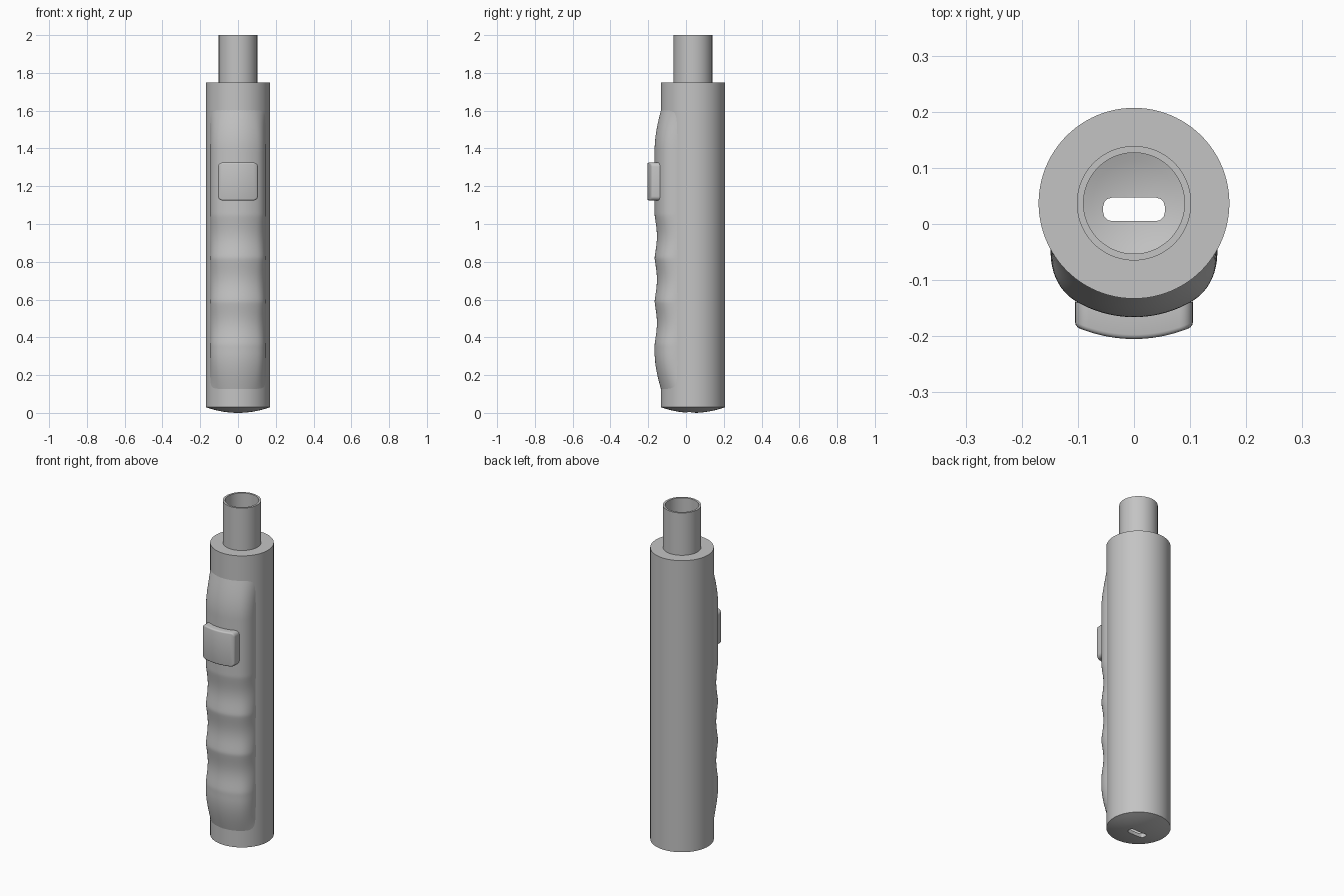
import bpy, bmesh
from math import sin, cos, pi, radians
from mathutils import Matrix, Vector

if "Cube" in bpy.data.objects:
    bpy.data.objects.remove(bpy.data.objects["Cube"])

AXIS_Y = 0.037      # the body axis sits slightly behind the origin
RADIUS = 0.17

grey = bpy.data.materials.new("plain grey")
grey.use_nodes = True
colour = (0.55, 0.55, 0.55, 1)
grey.diffuse_color = colour
grey.node_tree.nodes["Principled BSDF"].inputs["Base Color"].default_value = colour


def finish(bm, name, angle=35):
    """Turn a bmesh into a shaded object."""
    bmesh.ops.recalc_face_normals(bm, faces=bm.faces)
    mesh = bpy.data.meshes.new(name)
    bm.to_mesh(mesh)
    bm.free()
    ob = bpy.data.objects.new(name, mesh)
    bpy.context.collection.objects.link(ob)
    mesh.materials.append(grey)
    bpy.ops.object.select_all(action="DESELECT")
    ob.select_set(True)
    bpy.context.view_layer.objects.active = ob
    if angle:
        bpy.ops.object.shade_smooth_by_angle(angle=radians(angle))
    return ob


def rounded_box(size, centre, axis, radius, segments):
    """Box with the four edges along one axis rounded."""
    bm = bmesh.new()
    bmesh.ops.create_cube(bm, size=1, matrix=Matrix.Translation(centre) @ Matrix.Diagonal((*size, 1)))
    edges = [e for e in bm.edges
             if abs((e.verts[0].co - e.verts[1].co).normalized()[axis]) > 0.9]
    bmesh.ops.bevel(bm, geom=edges, offset=radius, segments=segments, profile=0.5, affect="EDGES")
    return bm


# Hollow body with domed base and neck tube, turned in one profile
def dome(r):
    return 0.03 * (r / RADIUS) ** 2


profile = [(RADIUS * i / 8, dome(RADIUS * i / 8)) for i in range(9)]
profile += [(RADIUS, 1.75), (0.102, 1.75), (0.102, 2), (0.09, 2)]
profile += [(0.09 * i / 6, 0.02 + dome(0.09 * i / 6) * 2) for i in range(6, -1, -1)]
bm = bmesh.new()
verts = [bm.verts.new((r, AXIS_Y, z)) for r, z in profile]
edges = [bm.edges.new(pair) for pair in zip(verts, verts[1:])]
bmesh.ops.spin(bm, geom=verts + edges, cent=(0, AXIS_Y, 0), axis=(0, 0, 1),
               angle=2 * pi, steps=96)
bmesh.ops.remove_doubles(bm, verts=bm.verts, dist=0.0001)
body = finish(bm, "body", None)

# Slot through the base
cutter = finish(rounded_box((0.11, 0.042, 0.2), Vector((0, 0.026, 0)), 2, 0.016, 3),
                "slot_cutter", None)
cutter.hide_render = True
bpy.context.view_layer.objects.active = body
cut = body.modifiers.new("slot", "BOOLEAN")
cut.operation = "DIFFERENCE"
cut.solver = "EXACT"
cut.object = cutter
bpy.ops.object.modifier_apply(modifier=cut.name)
bpy.data.objects.remove(cutter)
body.select_set(True)
bpy.ops.object.shade_smooth_by_angle(angle=radians(30))


# Raised front grip with finger scallops
def clamp(t):
    return max(0.0, min(1.0, t))


def grip_height(z):
    height = 0.035 * sin(pi / 2 * clamp((1.61 - z) / 0.22)) * sin(pi / 2 * clamp((z - 0.12) / 0.2))
    if 0.36 < z < 1.05:
        height -= 0.012 * sin(pi * ((1.05 - z) / 0.23 % 1)) ** 1.3
    return height


ROWS, COLS = 150, 48
bm = bmesh.new()
grid = []
for i in range(ROWS + 1):
    z = 0.12 + 1.49 * i / ROWS
    row = []
    for j in range(COLS + 1):
        a = radians(-62 + 124 * j / COLS)
        side = sin(pi / 2 * clamp((radians(62) - abs(a)) / radians(31)))
        r = RADIUS - 0.002 + grip_height(z) * side
        row.append(bm.verts.new((r * sin(a), AXIS_Y - r * cos(a), z)))
    grid.append(row)
for low, high in zip(grid, grid[1:]):
    for j in range(COLS):
        bm.faces.new((low[j], low[j + 1], high[j + 1], high[j]))
grip = finish(bm, "front_grip", 40)

# Curved push button
bm = rounded_box((0.21, 0.045, 0.2), Vector((0, -0.1825, 1.225)), 1, 0.022, 5)
rim = [e for e in bm.edges if all(v.co.y < -0.2 for v in e.verts)]
bmesh.ops.bevel(bm, geom=rim, offset=0.008, segments=3, profile=0.5, affect="EDGES")
for i in range(-9, 10):
    bmesh.ops.bisect_plane(bm, geom=bm.verts[:] + bm.edges[:] + bm.faces[:],
                           plane_co=(i * 0.009, 0, 0), plane_no=(1, 0, 0))
for v in bm.verts:
    v.co.y += 2 * v.co.x ** 2
button = finish(bm, "push_button", 35)
